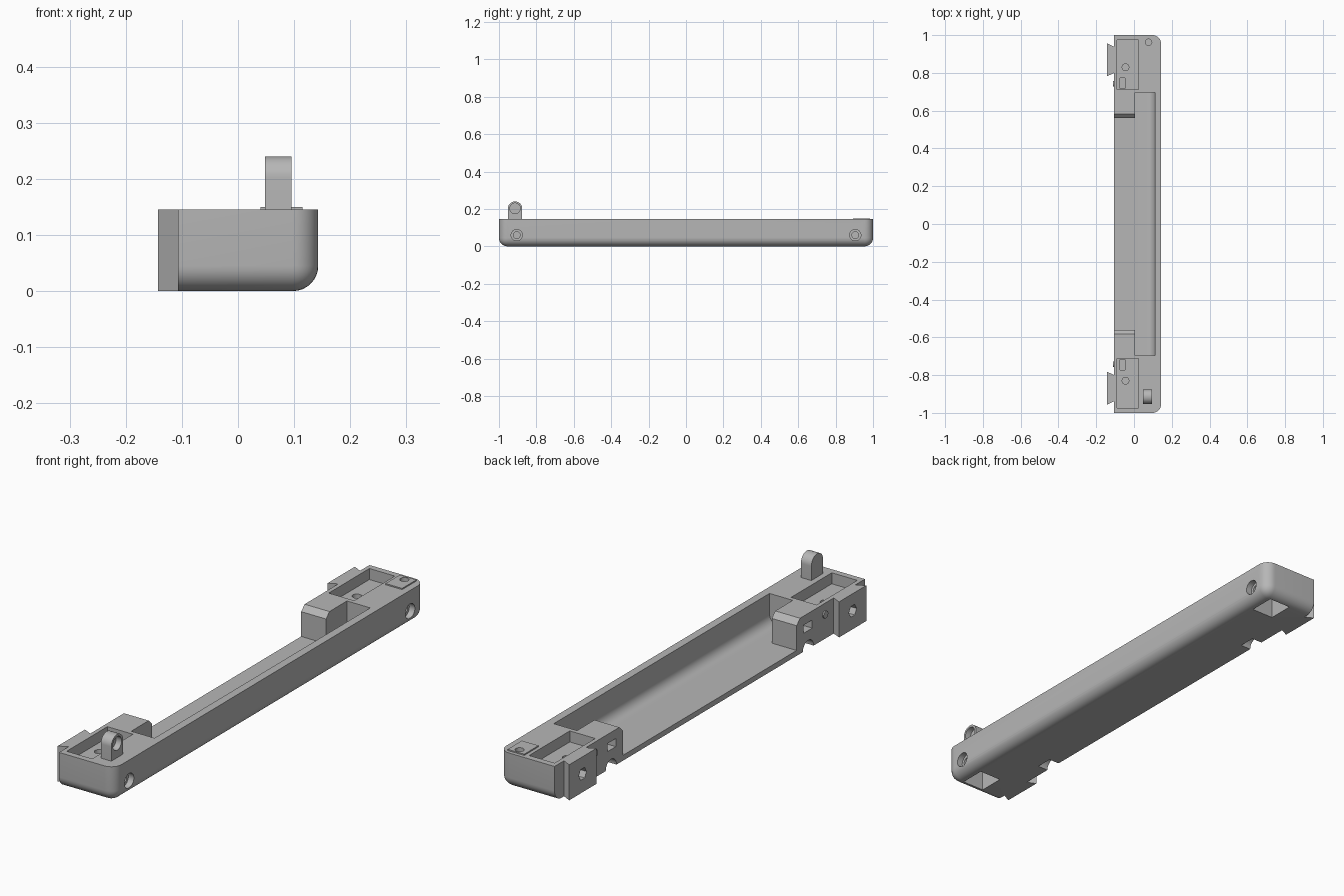
import bpy, bmesh, math
from mathutils import Matrix, Vector

old = bpy.data.objects.get("Cube")
if old:
    bpy.data.objects.remove(old, do_unlink=True)

grey = bpy.data.materials.new("plain_grey")
grey.use_nodes = True
grey.diffuse_color = (0.47, 0.47, 0.47, 1)
grey.node_tree.nodes["Principled BSDF"].inputs["Base Color"].default_value = grey.diffuse_color


def finish(name, bm):
    bmesh.ops.recalc_face_normals(bm, faces=bm.faces)
    mesh = bpy.data.meshes.new(name)
    bm.to_mesh(mesh)
    bm.free()
    mesh.materials.append(grey)
    ob = bpy.data.objects.new(name, mesh)
    bpy.context.collection.objects.link(ob)
    return ob


def box(name, x, y, z, rule=None, radius=0, segments=8):
    """Box from axis ranges; edges whose midpoint passes the rule are bevelled."""
    bm = bmesh.new()
    lo, hi = [Vector(p) for p in zip(*(sorted(r) for r in (x, y, z)))]
    size = hi - lo
    bmesh.ops.create_cube(bm, size=1, matrix=Matrix.Translation((lo + hi) / 2) @ Matrix.Diagonal((*size, 1)))
    if rule:
        # rule gets the edge midpoint as -1, 0 or 1 along each axis
        def signs(e):
            mid = (e.verts[0].co + e.verts[1].co) / 2 - (lo + hi) / 2
            return [round(2 * m / s) for m, s in zip(mid, size)]
        edges = [e for e in bm.edges if rule(*signs(e))]
        bmesh.ops.bevel(bm, geom=edges, offset=radius, segments=segments, profile=0.5, affect='EDGES')
    return finish(name, bm)


def cylinder(name, centre, radius, depth, axis, sides=32):
    bm = bmesh.new()
    turn = {'X': Matrix.Rotation(math.pi / 2, 4, 'Y'), 'Z': Matrix.Identity(4)}[axis]
    bmesh.ops.create_cone(bm, cap_ends=True, segments=sides, radius1=radius, radius2=radius,
                          depth=depth, matrix=Matrix.Translation(centre) @ turn)
    return finish(name, bm)


def prism(name, outline, z0, z1):
    bm = bmesh.new()
    face = bm.faces.new([bm.verts.new((x, y, z0)) for x, y in outline])
    new = bmesh.ops.extrude_face_region(bm, geom=[face])["geom"]
    bmesh.ops.translate(bm, vec=(0, 0, z1 - z0), verts=[v for v in new if isinstance(v, bmesh.types.BMVert)])
    return finish(name, bm)


def combine(target, tool, operation):
    mod = target.modifiers.new(operation, 'BOOLEAN')
    mod.operation, mod.object, mod.solver = operation, tool, 'EXACT'
    bpy.context.view_layer.objects.active = target
    bpy.ops.object.modifier_apply(modifier=mod.name)
    bpy.data.objects.remove(tool, do_unlink=True)


def cut(target, tool):
    combine(target, tool, 'DIFFERENCE')


def smooth(ob):
    bpy.ops.object.select_all(action='DESELECT')
    ob.select_set(True)
    bpy.context.view_layer.objects.active = ob
    bpy.ops.object.shade_smooth_by_angle(angle=math.radians(30))


SIDE, TOP = -0.107, 0.145

# Long housing, rounded on its outer side and along the bottom
body = box("housing", (SIDE, 0.143), (-1, 1), (0, TOP),
           lambda x, y, z: (x > 0 and z <= 0) or (z < 0 and y != 0), 0.045)

# Central trough, open at the inner side
cut(body, box("trough_cutter", (-0.2, 0.11), (-0.695, 0.695), (0.022, 0.3),
              lambda x, y, z: x > 0 and z < 0, 0.04))

for s in (-1, 1):
    # Chamfered block at each end of the trough
    block = box("block", (SIDE, 0.005), (s * 0.56, s * 0.71), (0.01, TOP),
                lambda x, y, z: z > 0 and y == -s, 0.022, 1)
    combine(body, block, 'UNION')

    # Dovetail rail with a hexagonal opening
    rail = prism("rail", [(-0.1, s * 0.802), (-0.143, s * 0.782),
                          (-0.143, s * 0.957), (-0.1, s * 0.935)], 0, TOP)
    combine(body, rail, 'UNION')
    cut(body, cylinder("rail_hole_cutter", (-0.13, s * 0.87, 0.075), 0.025, 0.08, 'X', 6))

    # Top tray with a round hole and a short slot in its floor
    cut(body, box("tray_cutter", (-0.09, 0.025), (s * 0.713, s * 0.975), (0.1, 0.2)))
    cut(body, cylinder("tray_hole_cutter", (-0.045, s * 0.83, 0.09), 0.018, 0.1, 'Z'))
    cut(body, box("tray_slot_cutter", (-0.073, -0.048), (s * 0.718, s * 0.772), (0.06, 0.12)))

    # Stepped bolt hole in the outer side, leading to a pocket underneath
    cut(body, cylinder("bolt_head_cutter", (0.143, s * 0.905, 0.06), 0.03, 0.05, 'X'))
    cut(body, box("nut_pocket_cutter", (-0.01, 0.09), (s * 0.852, s * 0.96), (-0.1, 0.082)))
    cut(body, cylinder("bolt_cutter", (0.11, s * 0.905, 0.06), 0.018, 0.06, 'X'))

    # Strap window in the inner side and arched notch beneath it
    cut(body, box("strap_cutter", (-0.2, -0.055), (s * 0.605, s * 0.66), (0.075, 0.108)))
    cut(body, cylinder("notch_cutter", (-0.1, s * 0.635, 0), 0.035, 0.08, 'X'))

    # Small round stud beside the rail
    smooth(cylinder("front_stud" if s < 0 else "back_stud", (SIDE, s * 0.742, 0.1), 0.015, 0.01, 'X'))

smooth(body)

# Upright lug with a rounded top and a blind round recess
lug = box("lug", (0.048, 0.095), (-0.952, -0.876), (0.14, 0.24),
          lambda x, y, z: z > 0 and y != 0, 0.0375, 12)
cut(lug, cylinder("lug_cutter", (0.095, -0.914, 0.203), 0.028, 0.05, 'X'))
smooth(lug)

# Thin plate with a small hole at the back corner
plate = box("corner_plate", (0.04, 0.115), (0.893, 0.985), (0.14, 0.15))
cut(plate, cylinder("plate_cutter", (0.077, 0.962, 0.145), 0.017, 0.05, 'Z'))
cut(body, cylinder("corner_hole_cutter", (0.077, 0.962, 0.145), 0.017, 0.05, 'Z'))
smooth(plate)
smooth(body)
